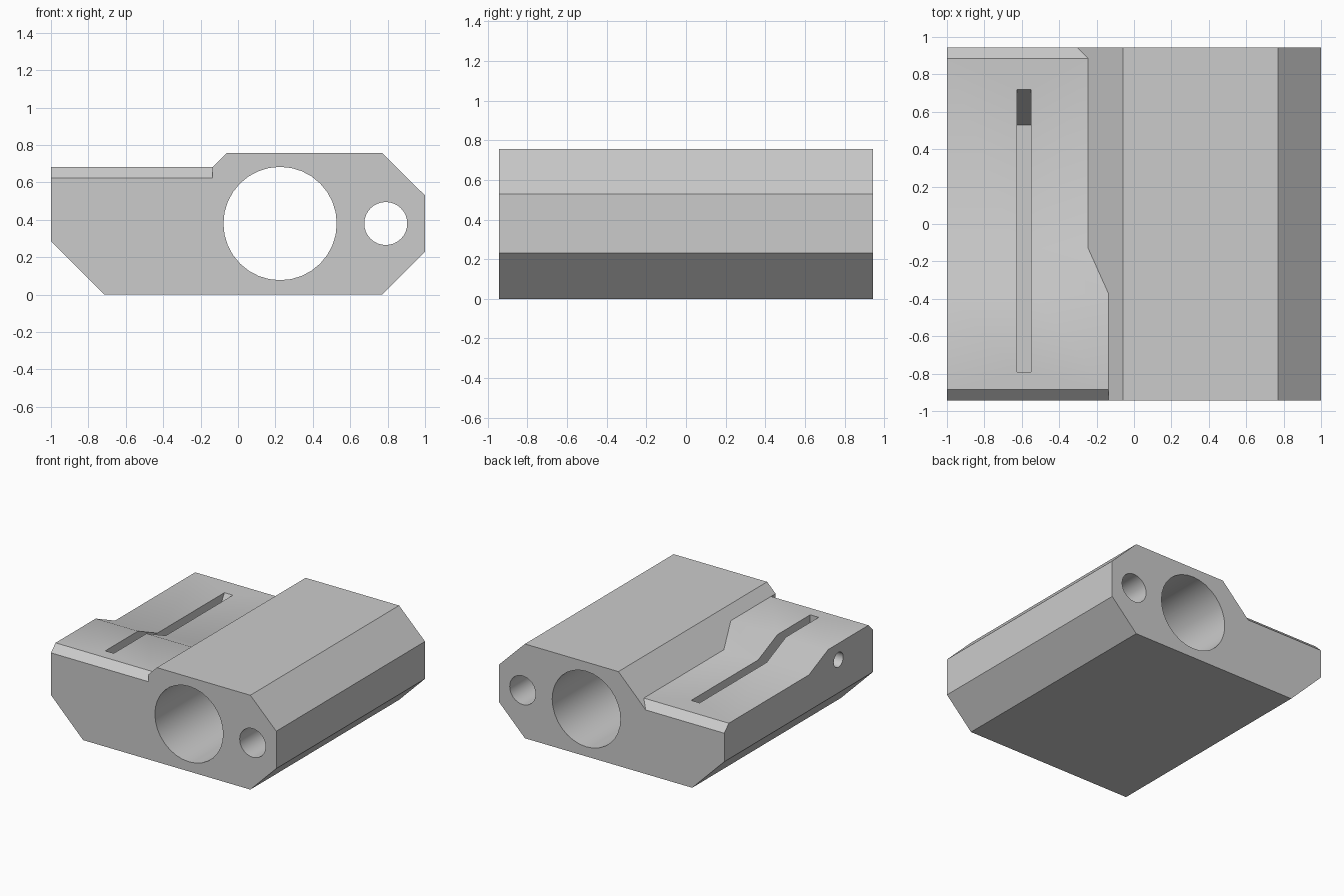
import bpy, bmesh, math
from mathutils import Vector, Matrix

old = bpy.data.objects.get("Cube")
if old:
    bpy.data.objects.remove(old, do_unlink=True)

HALF = 0.943     # half length along y

grey = bpy.data.materials.new("plain grey")
grey.use_nodes = True
COLOUR = (0.6, 0.6, 0.6, 1)
grey.diffuse_color = COLOUR
grey.node_tree.nodes["Principled BSDF"].inputs["Base Color"].default_value = COLOUR


def prism(name, points, axis, start, end, keep=None):
    """Extrude a profile along x or y; keep is an optional (point, normal) trim."""
    bm = bmesh.new()
    if axis == "y":
        place = lambda a, b: (a, start, b)
        step = Vector((0, end - start, 0))
    else:
        place = lambda a, b: (start, a, b)
        step = Vector((end - start, 0, 0))
    face = bm.faces.new([bm.verts.new(place(a, b)) for a, b in points])
    grown = bmesh.ops.extrude_face_region(bm, geom=[face])["geom"]
    bmesh.ops.translate(bm, vec=step, verts=[v for v in grown if isinstance(v, bmesh.types.BMVert)])
    if keep:
        bmesh.ops.bisect_plane(bm, geom=bm.verts[:] + bm.edges[:] + bm.faces[:],
                               plane_co=keep[0], plane_no=keep[1], clear_inner=True)
        bmesh.ops.holes_fill(bm, edges=[e for e in bm.edges if e.is_boundary])
    return finish(name, bm)


def rod(name, centre, radius, length, axis, sides):
    bm = bmesh.new()
    turn = Matrix.Rotation(math.pi / 2, 4, "X" if axis == "y" else "Y")
    bmesh.ops.create_cone(bm, cap_ends=True, segments=sides, radius1=radius, radius2=radius,
                          depth=length, matrix=Matrix.Translation(centre) @ turn)
    return finish(name, bm)


def finish(name, bm):
    bmesh.ops.recalc_face_normals(bm, faces=bm.faces[:])
    mesh = bpy.data.meshes.new(name)
    bm.to_mesh(mesh)
    bm.free()
    mesh.materials.append(grey)
    obj = bpy.data.objects.new(name, mesh)
    bpy.context.collection.objects.link(obj)
    return obj


# Chamfered block
body = prism("body", [(-1, 0.285), (-0.715, 0), (0.77, 0), (1, 0.23), (1, 0.53),
                      (0.77, 0.757), (-0.06, 0.757), (-1, 0.757)], "y", -HALF, HALF)

# Stepped deck with a ramp and back chamfer, ending at a sloping side wall
deck = prism("deck_cutter", [(-1.1, 0.682), (-0.375, 0.682), (-0.13, 0.572), (0.885, 0.572),
                             (1.085, 0.372), (1.085, 1), (-1.1, 1)], "x", -1.2, 0.3,
             keep=((-0.06, 0, 0.757), (-1, 0, 1)))

cutters = [
    deck,
    # Front chamfer of the deck
    prism("front_chamfer_cutter", [(-0.785, 0.782), (-1.085, 0.482), (-1.085, 0.782)],
          "x", -1.2, -0.135, keep=((0, 0, 0.6), (0, 0, 1))),
    # Slot with a sloping back end
    prism("slot_cutter", [(-0.79, 0.24), (0.53, 0.24), (0.72, 0.572), (0.72, 0.9), (-0.79, 0.9)],
          "x", -0.625, -0.55),
    # Bores
    rod("large_bore_cutter", (0.225, 0, 0.38), 0.303, 3, "y", 32),
    rod("small_bore_cutter", (0.79, 0, 0.38), 0.115, 3, "y", 32),
    rod("pin_hole_cutter", (-0.83, -0.505, 0.55), 0.06, 0.75, "x", 24),
]

for cutter in cutters:
    cutter.hide_render = True
    mod = body.modifiers.new(cutter.name, "BOOLEAN")
    mod.operation = "DIFFERENCE"
    mod.solver = "EXACT"
    mod.object = cutter

# Bake the cuts and remove the helpers
bpy.context.view_layer.update()
graph = bpy.context.evaluated_depsgraph_get()
baked = bpy.data.meshes.new_from_object(body.evaluated_get(graph))
body.modifiers.clear()
body.data = baked
for cutter in cutters:
    bpy.data.objects.remove(cutter, do_unlink=True)

bpy.ops.object.select_all(action="DESELECT")
body.select_set(True)
bpy.context.view_layer.objects.active = body
bpy.ops.object.shade_smooth_by_angle(angle=math.radians(30))
